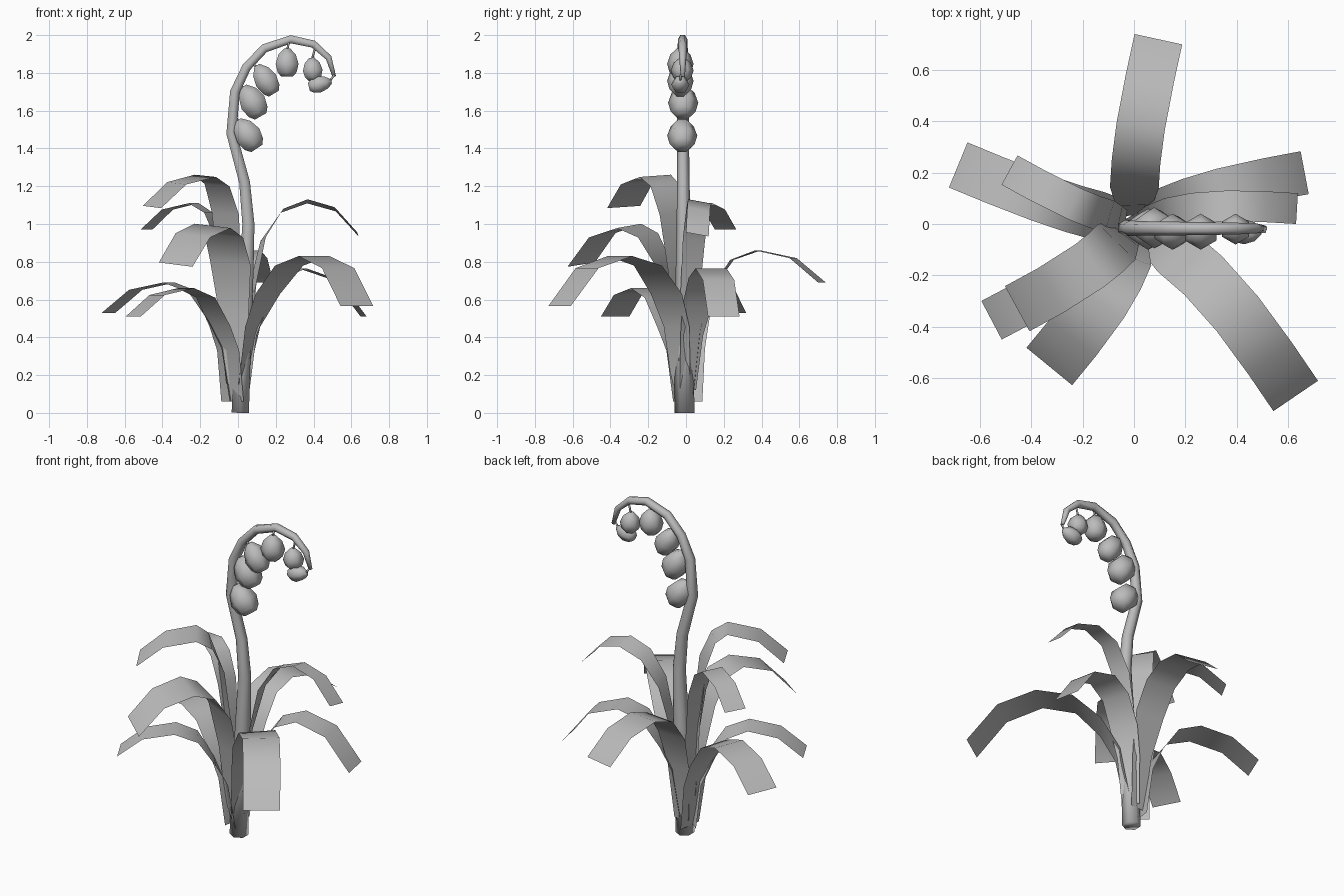
import bpy, bmesh, math
from mathutils import Vector

cube = bpy.data.objects.get("Cube")
if cube:
    bpy.data.objects.remove(cube, do_unlink=True)

grey = bpy.data.materials.new("plain_grey")
grey.use_nodes = True
COLOUR = (0.5, 0.5, 0.5, 1)
grey.diffuse_color = COLOUR
grey.node_tree.nodes["Principled BSDF"].inputs["Base Color"].default_value = COLOUR


def finish(name, bm):
    """Turn a bmesh into a smooth shaded object."""
    mesh = bpy.data.meshes.new(name)
    for face in bm.faces:
        face.smooth = True
    bm.to_mesh(mesh)
    bm.free()
    mesh.materials.append(grey)
    obj = bpy.data.objects.new(name, mesh)
    bpy.context.scene.collection.objects.link(obj)
    return obj


def tube(name, points, radii, sides):
    """Closed tube of changing radius along a path in the xz plane."""
    bm = bmesh.new()
    rings = []
    side = Vector((0, 1, 0))
    angles = [math.tau * k / sides for k in range(sides)]
    for i, p in enumerate(points):
        along = (points[min(i + 1, len(points) - 1)] - points[max(i - 1, 0)]).normalized()
        across = along.cross(side).normalized()
        rings.append([bm.verts.new(p + radii[i] * (math.sin(a) * across + math.cos(a) * side))
                      for a in angles])
    for low, high in zip(rings, rings[1:]):
        for k in range(sides):
            n = (k + 1) % sides
            bm.faces.new((low[k], low[n], high[n], high[k]))
    bm.faces.new(rings[0][::-1])
    bm.faces.new(rings[-1])
    bmesh.ops.recalc_face_normals(bm, faces=bm.faces)
    return finish(name, bm)


def leaf(name, tip, base_z, peak, tip_z, width, bow, foot, crest=0.5, roll=0):
    """Arching strip: rises by the stem, peaks at the crest, droops to a cut tip."""
    tip = Vector((tip[0], tip[1], 0))
    out = tip.normalized()
    left = Vector((-out.y, out.x, 0))
    root = out * 0.035
    drop = peak - tip_z
    # fraction of reach, height, fraction of width
    profile = [(0, base_z, foot),
               (crest * 0.11, base_z + (peak - base_z) * 0.45, (1 + foot) / 2),
               (crest * 0.3, peak - 0.2, 1),
               (crest * 0.6, peak - 0.05, 1),
               (crest, peak, 1),
               (0.55 + crest * 0.45, peak - drop * 0.24, 1),
               (1, tip_z, 1)]
    centres = [root.lerp(tip, t) + left * bow * math.sin(math.pi * t ** 0.75) + Vector((0, 0, z))
               for t, z, w in profile]
    bm = bmesh.new()
    pairs = []
    for i, c in enumerate(centres):
        along = centres[min(i + 1, len(centres) - 1)] - centres[max(i - 1, 0)]
        across = Vector((-along.y, along.x, 0)).normalized()
        across.z = -roll
        across *= width * profile[i][2] / 2
        pairs.append((bm.verts.new(c - across), bm.verts.new(c + across)))
    for (a, b), (c, d) in zip(pairs, pairs[1:]):
        bm.faces.new((a, c, d, b))
    return finish(name, bm)


def bell(name, top, bottom, radius):
    """Closed faceted bud hanging between two points."""
    shape = [(0, 0.25), (0.22, 0.76), (0.55, 1), (0.85, 0.82), (1, 0.5)]
    return tube(name, [top.lerp(bottom, t) for t, r in shape],
                [radius * r for t, r in shape], 6)


# Stem, curling over at the top
stem_path = [(0.012, 0, 0.053), (0.025, 0.35, 0.049), (0.045, 0.75, 0.043),
             (0.055, 1.0, 0.037), (0.035, 1.22, 0.033), (-0.035, 1.48, 0.031),
             (-0.016, 1.7, 0.03), (0.045, 1.83, 0.028), (0.14, 1.93, 0.027),
             (0.28, 1.978, 0.025), (0.4, 1.952, 0.023), (0.48, 1.88, 0.019),
             (0.51, 1.78, 0.011)]
tube("stem", [Vector((x, -0.008 - 0.005 * z, z)) for x, z, r in stem_path],
     [r for x, z, r in stem_path], 6)

# Leaves: tip, base height, peak, tip height, width, sideways bow, foot width, crest, roll
leaves = {
    "back_leaf": ((0.095, 0.72), 0.1, 0.86, 0.69, 0.19, 0.025, 0.5),
    "front_left_leaf": ((0.63, -0.67), 0.15, 0.83, 0.565, 0.21, 0.06, 0.5, 0.56),
    "back_left_leaf": ((0.665, 0.2), 0.12, 0.765, 0.51, 0.17, 0.03, 0.6),
    "back_right_leaf": ((-0.685, 0.23), 0.06, 0.69, 0.53, 0.19, 0.02, 0.8),
    "front_right_leaf": ((-0.555, -0.375), 0.06, 0.66, 0.51, 0.17, 0.03, 0.9),
    "front_middle_leaf": ((-0.33, -0.555), 0.15, 0.99, 0.785, 0.23, 0.04, 0.4, 0.48, 0.1),
    "upper_front_leaf": ((-0.455, -0.33), 0.25, 1.255, 1.09, 0.2, 0.03, 0.5, 0.38, 0.06),
    "upper_right_leaf": ((-0.485, 0.21), 0.25, 1.11, 0.97, 0.13, 0.02, 0.6, 0.43),
    "upper_left_leaf": ((0.635, 0.06), 0.25, 1.12, 0.945, 0.12, 0.04, 0.8, 0.56, 0.18),
}
for name, values in leaves.items():
    leaf(name, *values)

# Bells on short stalks: stalk start, bell top, bell bottom, radius, depth
bells = [((-0.03, 1.59), (0, 1.55), (0.1, 1.4), 0.08, -0.02),
         ((-0.01, 1.75), (0.03, 1.73), (0.12, 1.57), 0.08, -0.015),
         ((0.06, 1.86), (0.1, 1.84), (0.19, 1.69), 0.07, -0.03),
         ((0.27, 1.97), (0.26, 1.93), (0.26, 1.78), 0.07, -0.03),
         ((0.41, 1.94), (0.39, 1.88), (0.4, 1.76), 0.06, -0.02),
         ((0.51, 1.79), (0.495, 1.755), (0.375, 1.725), 0.049, -0.03)]
for i, (start, top, bottom, radius, y) in enumerate(bells, 1):
    s, t, b = (Vector((x, y, z)) for x, z in (start, top, bottom))
    tube(f"bell_stalk_{i}", [s, t.lerp(b, 0.1)], [0.006, 0.006], 5)
    bell(f"bell_{i}", t, b, radius)
